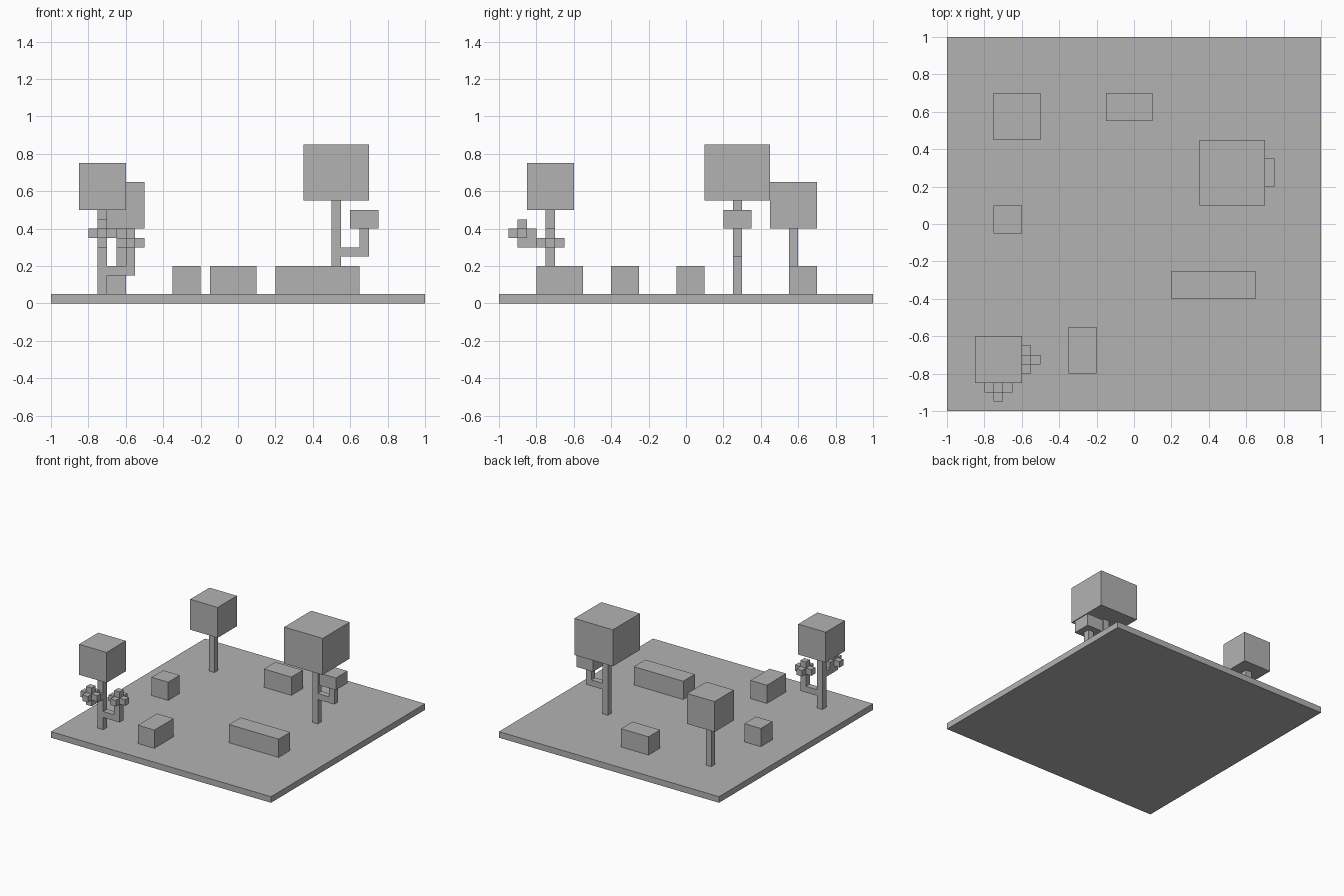
import bpy
import bmesh
from mathutils import Vector

cube = bpy.data.objects.get("Cube")
if cube:
    bpy.data.objects.remove(cube, do_unlink=True)

# One plain grey for the whole model
grey = bpy.data.materials.new("plain grey")
grey.use_nodes = True
grey.diffuse_color = (0.45, 0.45, 0.45, 1)
grey.node_tree.nodes["Principled BSDF"].inputs["Base Color"].default_value = (0.45, 0.45, 0.45, 1)

U = 0.05  # edge of one small block
GROUND = 0.05


def boxes(name, *bounds):
    """One object made of boxes, each given by its low and high corner."""
    bm = bmesh.new()
    for low, high in bounds:
        low, high = Vector(low), Vector(high)
        verts = bmesh.ops.create_cube(bm, size=1)["verts"]
        for v in verts:
            v.co = (low + high) / 2 + v.co * (high - low)
    mesh = bpy.data.meshes.new(name)
    bm.to_mesh(mesh)
    bm.free()
    mesh.materials.append(grey)
    obj = bpy.data.objects.new(name, mesh)
    bpy.context.collection.objects.link(obj)
    return obj


def trunk(name, x, y, top):
    boxes(name, ((x, y, GROUND), (x + U, y + U, top)))


def blossom(name, center):
    """Six-armed cluster of small blocks around a center block."""
    c, h = Vector(center), Vector((U, U, U)) / 2
    parts = [(c - h, c + h)]
    for axis in range(3):
        for sign in (-1, 1):
            step = Vector((0, 0, 0))
            step[axis] = sign * U
            parts.append((c + step - h, c + step + h))
    boxes(name, *parts)


# Ground slab
boxes("ground_slab", ((-1, -1, 0), (1, 1, GROUND)))

# Low hedges: x and y ranges
hedges = {
    "front_hedge": (-0.35, -0.2, -0.8, -0.55),
    "long_hedge": (0.2, 0.65, -0.4, -0.25),
    "side_hedge": (-0.75, -0.6, -0.05, 0.1),
    "back_hedge": (-0.15, 0.1, 0.55, 0.7),
}
for name, (x0, x1, y0, y1) in hedges.items():
    boxes(name, ((x0, y0, GROUND), (x1, y1, 0.2)))

# Front tree with two blossoming branches
trunk("front_tree_trunk", -0.75, -0.75, 0.5)
boxes("front_tree_crown", ((-0.85, -0.85, 0.5), (-0.6, -0.6, 0.75)))
boxes("front_tree_side_branch",
      ((-0.7, -0.75, 0.15), (-0.55, -0.7, 0.2)),
      ((-0.6, -0.75, 0.2), (-0.55, -0.7, 0.25)),
      ((-0.6, -0.75, 0.25), (-0.55, -0.7, 0.3)))
blossom("side_blossom", (-0.575, -0.725, 0.325))
boxes("front_tree_front_branch", ((-0.75, -0.9, 0.3), (-0.7, -0.75, 0.35)))
blossom("front_blossom", (-0.725, -0.875, 0.375))

# Large tree with a branch carrying a small crown
trunk("large_tree_trunk", 0.5, 0.25, 0.55)
boxes("large_tree_crown", ((0.35, 0.1, 0.55), (0.7, 0.45, 0.85)))
boxes("large_tree_branch",
      ((0.55, 0.25, 0.25), (0.7, 0.3, 0.3)),
      ((0.65, 0.25, 0.3), (0.7, 0.3, 0.4)))
boxes("large_tree_small_crown", ((0.6, 0.2, 0.4), (0.75, 0.35, 0.5)))

# Back tree
trunk("back_tree_trunk", -0.65, 0.55, 0.4)
boxes("back_tree_crown", ((-0.75, 0.45, 0.4), (-0.5, 0.7, 0.65)))
